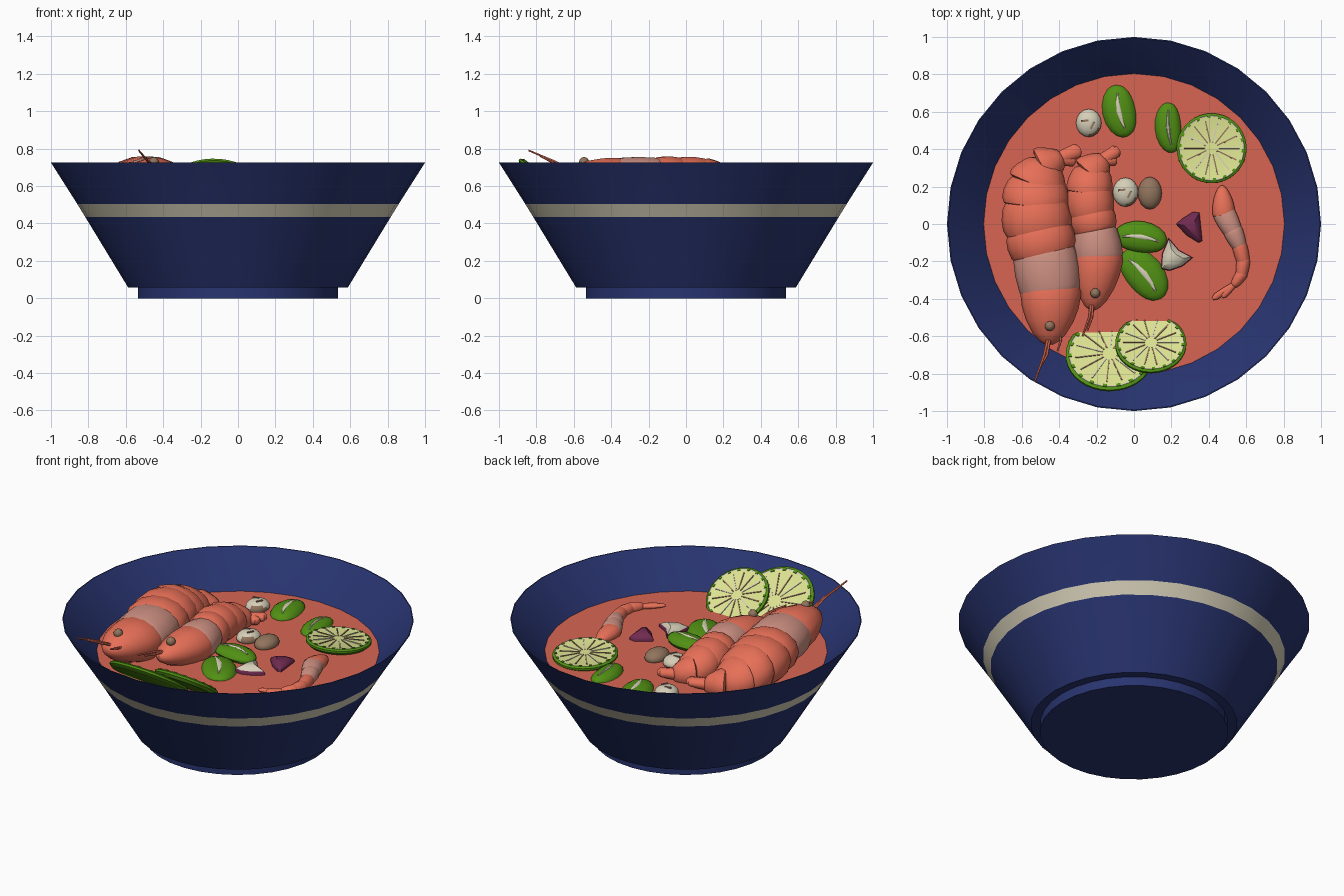
import bpy, bmesh, math
from mathutils import Vector, Matrix

if "Cube" in bpy.data.objects:
    bpy.data.objects.remove(bpy.data.objects["Cube"])

SOUP_Z = 0.53


def material(name, r, g, b):
    lin = lambda c: ((c / 255 + 0.055) / 1.055) ** 2.4
    m = bpy.data.materials.new(name)
    m.diffuse_color = (lin(r), lin(g), lin(b), 1)
    m.use_nodes = True
    m.node_tree.nodes["Principled BSDF"].inputs["Base Color"].default_value = m.diffuse_color
    return m


NAVY = material("navy glaze", 40, 52, 112)
CREAM = material("cream", 214, 207, 184)
BROTH = material("red broth", 215, 101, 82)
SHELL = material("shrimp orange", 232, 112, 88)
PINK = material("shrimp pink", 208, 146, 132)
PULP = material("lime pulp", 220, 226, 145)
GREEN = material("green", 82, 145, 20)
PURPLE = material("onion purple", 112, 42, 80)
TAUPE = material("taupe", 146, 117, 94)


def finish(bm, name, mats):
    bmesh.ops.recalc_face_normals(bm, faces=bm.faces)
    me = bpy.data.meshes.new(name)
    bm.to_mesh(me)
    bm.free()
    for m in mats:
        me.materials.append(m)
    ob = bpy.data.objects.new(name, me)
    bpy.context.collection.objects.link(ob)
    return ob


def skin(bm, rings, mats):
    """Bridge vertex rings; mats gives one material index per band. Ends are capped."""
    vs = [[bm.verts.new(p) for p in r] for r in rings]
    n = len(vs[0])
    for k in range(len(vs) - 1):
        for i in range(n):
            j = (i + 1) % n
            f = bm.faces.new((vs[k][i], vs[k][j], vs[k + 1][j], vs[k + 1][i]))
            f.material_index = mats[k]
    bm.faces.new(vs[0]).material_index = mats[0]
    bm.faces.new(vs[-1]).material_index = mats[-1]


def lathe(bm, profile, mats, n=32):
    skin(bm, [[(r * math.cos(2 * math.pi * i / n), r * math.sin(2 * math.pi * i / n), z)
               for i in range(n)] for r, z in profile], mats)


def loft(bm, stations, mat, n=14):
    """Elliptical sections (x, y, z, half width, half height) along a path."""
    rings = []
    for k, (x, y, z, w, h) in enumerate(stations):
        a, b = stations[max(k - 1, 0)], stations[min(k + 1, len(stations) - 1)]
        d = Vector((b[0] - a[0], b[1] - a[1])).normalized()
        rings.append([(x - d.y * w * math.cos(t), y + d.x * w * math.cos(t), z + h * math.sin(t))
                      for t in (2 * math.pi * i / n for i in range(n))])
    skin(bm, rings, [mat] * (len(rings) - 1))


def segment(bm, s0, s1, mat, shape):
    """One shell segment: shape is a list of (position, swelling)."""
    out = []
    for t, s in shape:
        p = [a + (b - a) * t for a, b in zip(s0, s1)]
        out.append((p[0], p[1], p[2], p[3] * s, p[4] * s))
    loft(bm, out, mat)


BODY = [(-.28, .72), (-.16, .93), (.1, 1.03), (.5, 1.05), (.9, 1.0), (1.12, .9), (1.22, .7)]
HEAD = [(0, .12), (.06, .32), (.2, .55), (.45, .8), (.7, .95), (1, 1.03), (1.1, .97), (1.15, .75)]


def shrimp(name, stations, pinks, tail, feelers, eye):
    bm = bmesh.new()
    back = stations[1]
    tip = stations[0][:3] + back[3:]
    segment(bm, tip, back, 0, HEAD)
    for k in range(1, len(stations) - 1):
        segment(bm, stations[k], stations[k + 1], 1 if k in pinks else 0, BODY)
    # tail fan blades
    x, y, z, w, h = stations[-1]
    for tx, ty, tz, tw in tail:
        loft(bm, [(x, y, z, w * .6, h * .6),
                  ((x + tx) / 2, (y + ty) / 2, (z + tz) / 2, tw, h * .5),
                  (x + (tx - x) * .85, y + (ty - y) * .85, tz, tw, h * .4),
                  (tx, ty, tz, tw * .4, h * .2)], 0)
    for path in feelers:
        loft(bm, [(*p, .009 - .002 * i, .009 - .002 * i) for i, p in enumerate(path)], 0, 6)
    finish(bm, name, [SHELL, PINK])
    if eye:
        bm = bmesh.new()
        bmesh.ops.create_uvsphere(bm, u_segments=12, v_segments=8, radius=.027,
                                  matrix=Matrix.Translation(eye))
        finish(bm, name + "_eye", [TAUPE])


# Bowl with foot and painted band
bm = bmesh.new()
lathe(bm, [(.05, 0), (.535, 0), (.535, .057), (.587, .057), (.817, .435), (.86, .505),
           (1, .725), (.994, .725), (.8, SOUP_Z - .005), (.5, .15), (.05, .12)],
      [0, 0, 0, 0, 1, 0, 0, 0, 0, 0])
finish(bm, "bowl", [NAVY, CREAM])

# Broth
bm = bmesh.new()
lathe(bm, [(.79, SOUP_Z - .02), (.804, SOUP_Z)], [0])
finish(bm, "broth", [BROTH])

# Shrimps, listed from head tip to tail
shrimp("large_shrimp",
       [(-.455, -.645, .65, 0, 0), (-.445, -.36, .625, .16, .125), (-.48, -.15, .625, .172, .13),
        (-.515, -.03, .625, .18, .13), (-.53, .11, .615, .175, .135), (-.515, .22, .59, .16, .12),
        (-.475, .31, .57, .11, .09), (-.40, .35, .56, .06, .06)],
       {1}, [(-.285, .40, .57, .04), (-.31, .34, .56, .035)],
       [[(-.46, -.61, .68), (-.48, -.70, .73), (-.53, -.84, .79)],
        [(-.45, -.61, .68), (-.465, -.70, .72), (-.51, -.78, .76)],
        [(-.40, -.58, .67), (-.39, -.62, .68), (-.41, -.68, .69)]],
       (-.45, -.545, .728))
shrimp("medium_shrimp",
       [(-.225, -.46, .60, 0, 0), (-.19, -.18, .59, .13, .105), (-.205, -.03, .59, .115, .105),
        (-.23, .06, .59, .122, .11), (-.24, .18, .585, .122, .11), (-.225, .28, .57, .105, .09),
        (-.17, .34, .56, .06, .06)],
       {1}, [(-.08, .40, .57, .035), (-.09, .34, .56, .03)],
       [[(-.23, -.43, .63), (-.24, -.50, .65), (-.275, -.60, .66)],
        [(-.22, -.43, .63), (-.225, -.50, .64), (-.25, -.57, .65)]],
       (-.207, -.37, .675))
shrimp("small_shrimp",
       [(.47, .205, .54, 0, 0), (.48, .06, .545, .06, .045), (.53, -.04, .545, .052, .045),
        (.565, -.12, .54, .04, .04), (.585, -.20, .54, .036, .036), (.575, -.27, .54, .032, .034),
        (.54, -.32, .54, .024, .028)],
       {1, 2}, [(.42, -.40, .55, .018), (.47, -.39, .55, .018)], [], None)


# Lime slices: rind, pulp, pith, membranes
def lime(name, loc, r, tilt, turn):
    place = Matrix.Translation(loc) @ Matrix.Rotation(math.radians(tilt), 4, 'X') \
        @ Matrix.Rotation(math.radians(turn), 4, 'Z')
    bm = bmesh.new()
    lathe(bm, [(r * .3, -.03), (r * .9, -.025), (r, -.008), (r, .004), (r * .93, .012),
               (r * .89, .010), (r * .1, .012)], [1, 1, 1, 1, 2, 0], 36)
    for i in range(36):  # notched peel edge
        a = math.pi * 2 * (i + .5) / 36
        if i % 2:
            m = Matrix.Rotation(a, 4, 'Z') @ Matrix.Translation((r * .9, 0, .013)) \
                @ Matrix.Diagonal((r * .07, r * .09, .004, 1))
            g = bmesh.ops.create_cube(bm, size=1, matrix=m)
            for f in {f for v in g["verts"] for f in v.link_faces}:
                f.material_index = 1
    for i in range(14):  # membranes between the pulp wedges
        a = math.pi * 2 * i / 14
        m = Matrix.Rotation(a, 4, 'Z') @ Matrix.Translation((r * .48, 0, .0125)) \
            @ Matrix.Diagonal((r * .62, .007, .004, 1))
        g = bmesh.ops.create_cube(bm, size=1, matrix=m)
        for f in {f for v in g["verts"] for f in v.link_faces}:
            f.material_index = 2 if i % 3 == 0 else 3
    bm.transform(place)
    finish(bm, name, [PULP, GREEN, CREAM, TAUPE])


lime("lime_slice_back", (.415, .405, .555), .187, -4, 0)
lime("lime_slice_front", (-.13, -.70, .605), .235, -36, 8)
lime("lime_slice_front_small", (.09, -.64, .606), .19, -36, 0)


# Green leaves: low domes with a pale curved vein
def leaf(name, x, y, half_l, half_w, turn, z=.53):
    place = Matrix.Translation((x, y, z)) @ Matrix.Rotation(math.radians(turn), 4, 'Z')
    bm = bmesh.new()
    bend = lambda t: .15 * half_w * (1 - 2 * t * t)
    dome = []
    for k in range(-5, 6):
        t = math.sin(k / 5 * math.pi / 2) * .995
        s = math.sqrt(1 - t * t) ** .85
        dome.append((t * half_l, bend(t), 0, half_w * s, .04 * s))
    loft(bm, dome, 0)
    vein = []
    for t in (-.72, -.4, 0, .4, .72):
        w = .1 * half_w * (1.1 - abs(t))
        vein.append((t * half_l, bend(t), .041 * math.sqrt(1 - t * t) ** .85, w * 1.3, .004))
    loft(bm, vein, 1, 6)
    bm.transform(place)
    finish(bm, name, [GREEN, CREAM])


leaf("leaf_back", -.068, .605, .137, .088, 102)
leaf("leaf_by_lime", .192, .515, .132, .07, 95)
leaf("leaf_center", .035, -.08, .137, .083, -8, .55)
leaf("leaf_center_lower", .045, -.275, .155, .10, -50)


# Mushroom pieces: taupe cap, pale cut face on top with gill marks
def mushroom(name, x, y, rx, ry, cut):
    bm = bmesh.new()
    bmesh.ops.create_uvsphere(bm, u_segments=16, v_segments=10, radius=1)
    bm.transform(Matrix.Diagonal((rx, ry, .045, 1)))
    if cut:
        for f in bm.faces:
            c = f.calc_center_median()
            f.material_index = 1 if c.z > .006 and c.x - c.y < 1.1 * rx else 0
        for s in (-1, 1):
            m = Matrix.Translation((s * rx * .3, -.012 * s, .043)) \
                @ Matrix.Rotation(.6 + .5 * s, 4, 'Z') @ Matrix.Diagonal((.04, .011, .007, 1))
            bmesh.ops.create_cube(bm, size=1, matrix=m)
    bm.transform(Matrix.Translation((x, y, .54)))
    finish(bm, name, [TAUPE, CREAM])


mushroom("mushroom_back", -.242, .54, .068, .075, True)
mushroom("mushroom_middle", -.045, .17, .068, .078, True)
mushroom("mushroom_cap", .085, .165, .064, .087, False)


# Onion wedges: rounded-off triangular prisms
def wedge(name, pts, mats):
    bm = bmesh.new()
    c = sum((Vector(p) for p in pts), Vector((0, 0))) / len(pts)
    ring = lambda s, z: [((p[0] - c.x) * s + c.x, (p[1] - c.y) * s + c.y, z) for p in pts]
    skin(bm, [ring(1, .515), ring(1, .54), ring(.92, .552), ring(.45, .572)], [0, 0, 1, 1])
    finish(bm, name, mats)


wedge("red_onion", [(.225, 0), (.26, .03), (.315, .065), (.35, .06), (.365, -.09), (.345, -.10),
                    (.28, -.06)], [PURPLE, PURPLE])
wedge("pale_onion", [(.185, -.075), (.15, -.16), (.145, -.24), (.19, -.25), (.26, -.225),
                     (.315, -.18), (.24, -.14)], [PURPLE, CREAM])

# Smooth shading with kept sharp edges
for ob in bpy.context.collection.objects:
    ob.select_set(True)
    bpy.context.view_layer.objects.active = ob
bpy.ops.object.shade_smooth_by_angle(angle=math.radians(38))
